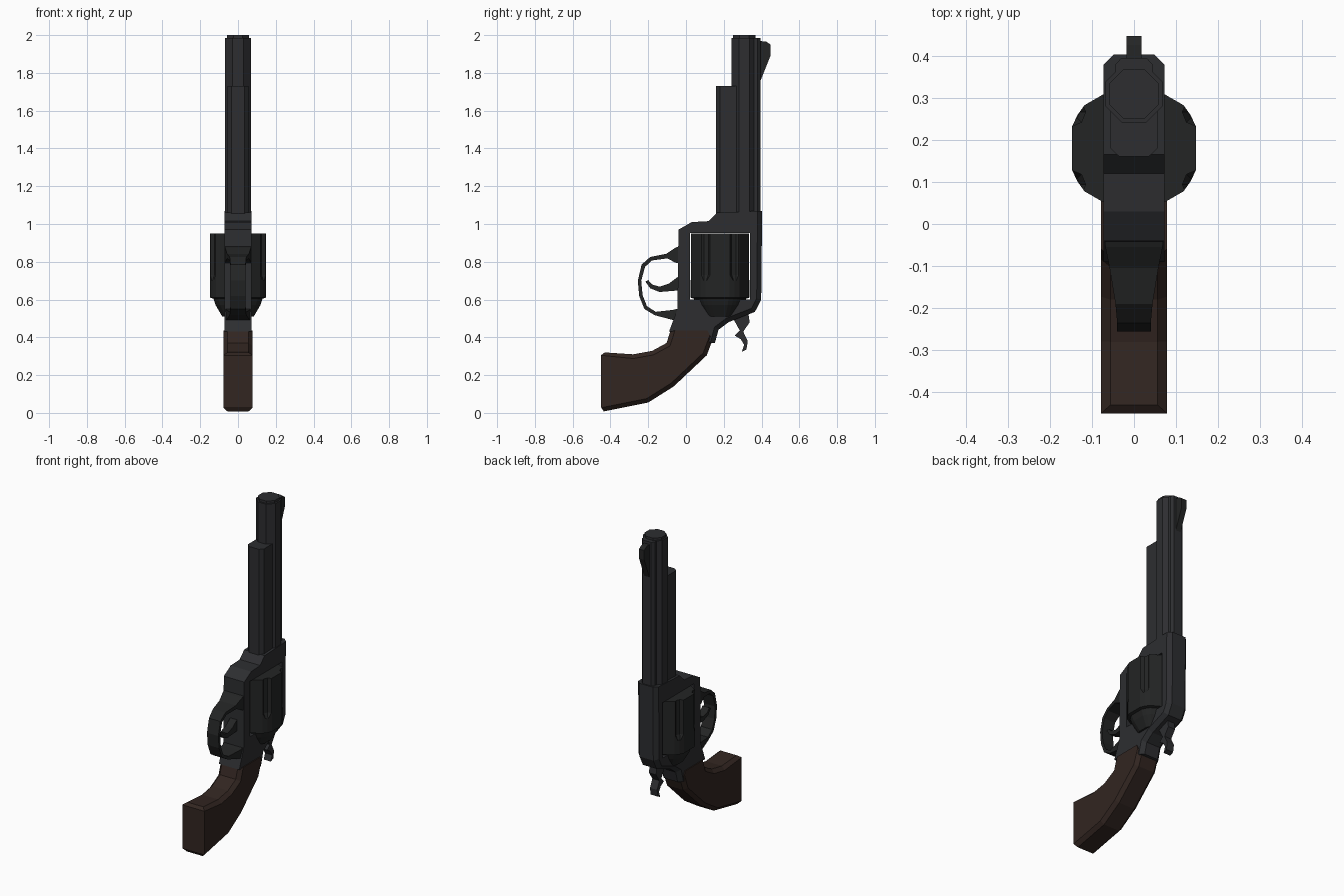
import bpy, bmesh
from math import radians, sin, cos
from mathutils import Vector

if "Cube" in bpy.data.objects:
    bpy.data.objects.remove(bpy.data.objects["Cube"])


def material(name, rgb):
    m = bpy.data.materials.new(name)
    m.diffuse_color = (*rgb, 1)
    m.use_nodes = True
    m.node_tree.nodes["Principled BSDF"].inputs["Base Color"].default_value = m.diffuse_color
    return m


STEEL = material("steel", (0.026, 0.027, 0.030))
DARK = material("dark_steel", (0.017, 0.018, 0.018))
WOOD = material("wood", (0.032, 0.019, 0.015))


def finish(bm, name, mat):
    bmesh.ops.recalc_face_normals(bm, faces=bm.faces)
    me = bpy.data.meshes.new(name)
    bm.to_mesh(me)
    bm.free()
    me.materials.append(mat)
    ob = bpy.data.objects.new(name, me)
    bpy.context.collection.objects.link(ob)
    return ob


def loft(name, rings, mat):
    """Skin a list of equal-length closed rings and cap both ends."""
    bm = bmesh.new()
    loops = [[bm.verts.new(p) for p in r] for r in rings]
    n = len(loops[0])
    for a, b in zip(loops, loops[1:]):
        for i in range(n):
            j = (i + 1) % n
            bm.faces.new((a[i], a[j], b[j], b[i]))
    bm.faces.new(loops[0])
    bm.faces.new(loops[-1])
    return finish(bm, name, mat)


def plate(name, pts, half, mat, chamfer=0, edges=()):
    """Side profile (y, z) extruded across x; listed outline edges are chamfered."""
    bm = bmesh.new()
    sides = [[bm.verts.new((x, y, z)) for y, z in pts] for x in (-half, half)]
    n = len(pts)
    for s in sides:
        bm.faces.new(s)
    for i in range(n):
        j = (i + 1) % n
        bm.faces.new((sides[0][i], sides[0][j], sides[1][j], sides[1][i]))
    bmesh.ops.recalc_face_normals(bm, faces=bm.faces)
    if chamfer:
        geom = [bm.edges.get((s[i], s[(i + 1) % n])) for s in sides for i in edges]
        bmesh.ops.bevel(bm, geom=geom, offset=chamfer, segments=1, affect='EDGES')
    return finish(bm, name, mat)


def ring(angles, r, cy, z):
    return [(r * cos(radians(a)), cy + r * sin(radians(a)), z) for a in angles]


def cut(ob, cutters):
    for c in cutters:
        m = ob.modifiers.new("cut", 'BOOLEAN')
        m.operation, m.solver, m.object = 'DIFFERENCE', 'EXACT', c
    bpy.context.view_layer.update()
    dg = bpy.context.evaluated_depsgraph_get()
    me = bpy.data.meshes.new_from_object(ob.evaluated_get(dg))
    ob.modifiers.clear()
    ob.data = me
    for c in cutters:
        bpy.data.objects.remove(c)


# Frame with chamfered top strap and cylinder window
frame = plate("frame", [
    (-0.04, 0.97), (0.03, 1.01), (0.12, 1.015), (0.165, 1.06), (0.403, 1.07),
    (0.398, 0.60), (0.365, 0.535), (0.225, 0.48), (0.172, 0.44), (0.153, 0.37),
    (0.125, 0.37), (0.11, 0.43), (-0.09, 0.43), (-0.045, 0.55)],
    0.072, STEEL, 0.024, (4, 5, 6, 7, 8))
window = plate("window_cutter", [(0.02, 0.60), (0.338, 0.60), (0.338, 0.953), (0.02, 0.953)],
               0.2, STEEL)
window.hide_render = True
cut(frame, [window])

# Cylinder with six flutes and a tapered rear
CY = 0.18
angs = [60 * k + d for k in range(6) for d in (-19, 19, 30)]
cylinder = loft("cylinder", [ring(angs, r, CY, z) for z, r in
                             ((0.51, 0.088), (0.57, 0.125), (0.605, 0.138), (0.61, 0.156), (0.95, 0.156))], DARK)
flutes = []
for k in range(6):
    a = radians(60 * k + 30)
    cx, cy = 0.172 * cos(a), CY + 0.172 * sin(a)
    spin = range(0, 360, 45)
    rings = [[(cx + r * cos(radians(t)), cy + r * sin(radians(t)), z) for t in spin]
             for z, r in ((0.70, 0.02), (0.73, 0.034), (1.0, 0.034))]
    f = loft("flute_cutter", rings, DARK)
    f.hide_render = True
    flutes.append(f)
cut(cylinder, flutes)

# Octagonal barrel with a stepped muzzle
octo = [22.5 + 45 * k for k in range(8)]
loft("barrel", [ring(octo, r, 0.309, z) for z, r in
                ((1.05, 0.074), (1.985, 0.074), (1.985, 0.064), (2.0, 0.064))], STEEL)

# Sighting rib along the top of the barrel
rib = [(-0.045, 0.35), (0.045, 0.35), (0.045, 0.378), (0.03, 0.395), (-0.03, 0.395), (-0.045, 0.378)]
loft("barrel_rib", [[(x, y, z) for x, y in rib] for z in (1.05, 1.985)], STEEL)

# Ejector housing under the barrel
lug = [(-0.035, 0.16), (0.035, 0.16), (0.056, 0.18), (0.056, 0.27), (-0.056, 0.27), (-0.056, 0.18)]
loft("ejector_housing", [[(x, y, z) for x, y in lug] for z in (1.04, 1.73)], STEEL)

# Front sight
plate("front_sight", [(0.38, 1.74), (0.395, 1.76), (0.447, 1.89), (0.447, 1.95),
                      (0.425, 1.965), (0.38, 1.97)], 0.018, DARK)

# Trigger guard: outer y, z, inner y, z, half width
guard = [(-0.03, 0.885, -0.03, 0.79, 0.070), (-0.055, 0.875, -0.055, 0.795, 0.068),
         (-0.105, 0.842, -0.10, 0.818, 0.058), (-0.19, 0.825, -0.18, 0.807, 0.044),
         (-0.235, 0.785, -0.217, 0.773, 0.040), (-0.255, 0.70, -0.237, 0.70, 0.040),
         (-0.248, 0.62, -0.23, 0.624, 0.040), (-0.22, 0.55, -0.207, 0.565, 0.040),
         (-0.165, 0.517, -0.16, 0.535, 0.044), (-0.07, 0.492, -0.07, 0.545, 0.062),
         (-0.03, 0.485, -0.03, 0.555, 0.068)]
loft("trigger_guard", [[(-w, a, b), (w, a, b), (w, c, d), (-w, c, d)] for a, b, c, d, w in guard], DARK)

# Trigger
plate("trigger", [(-0.02, 0.73), (-0.05, 0.715), (-0.09, 0.685), (-0.14, 0.668), (-0.18, 0.68),
                  (-0.20, 0.703), (-0.215, 0.695), (-0.19, 0.66), (-0.14, 0.64), (-0.02, 0.65)],
      0.024, DARK)

# Hammer
plate("hammer", [(0.24, 0.53), (0.33, 0.53), (0.337, 0.48), (0.303, 0.43), (0.327, 0.38),
                 (0.32, 0.335), (0.295, 0.323), (0.308, 0.36), (0.29, 0.39), (0.257, 0.41),
                 (0.285, 0.435), (0.255, 0.49)], 0.025, STEEL)

# Curved wooden grip with chamfered long edges
plate("grip", [(-0.082, 0.435), (-0.103, 0.37), (-0.18, 0.328), (-0.28, 0.31), (-0.43, 0.32),
               (-0.45, 0.305), (-0.45, 0.03), (-0.435, 0.008), (-0.20, 0.055), (-0.065, 0.14),
               (0.11, 0.305), (0.14, 0.385), (0.115, 0.435)],
      0.078, WOOD, 0.022, (0, 1, 2, 3, 7, 8, 9, 10))
